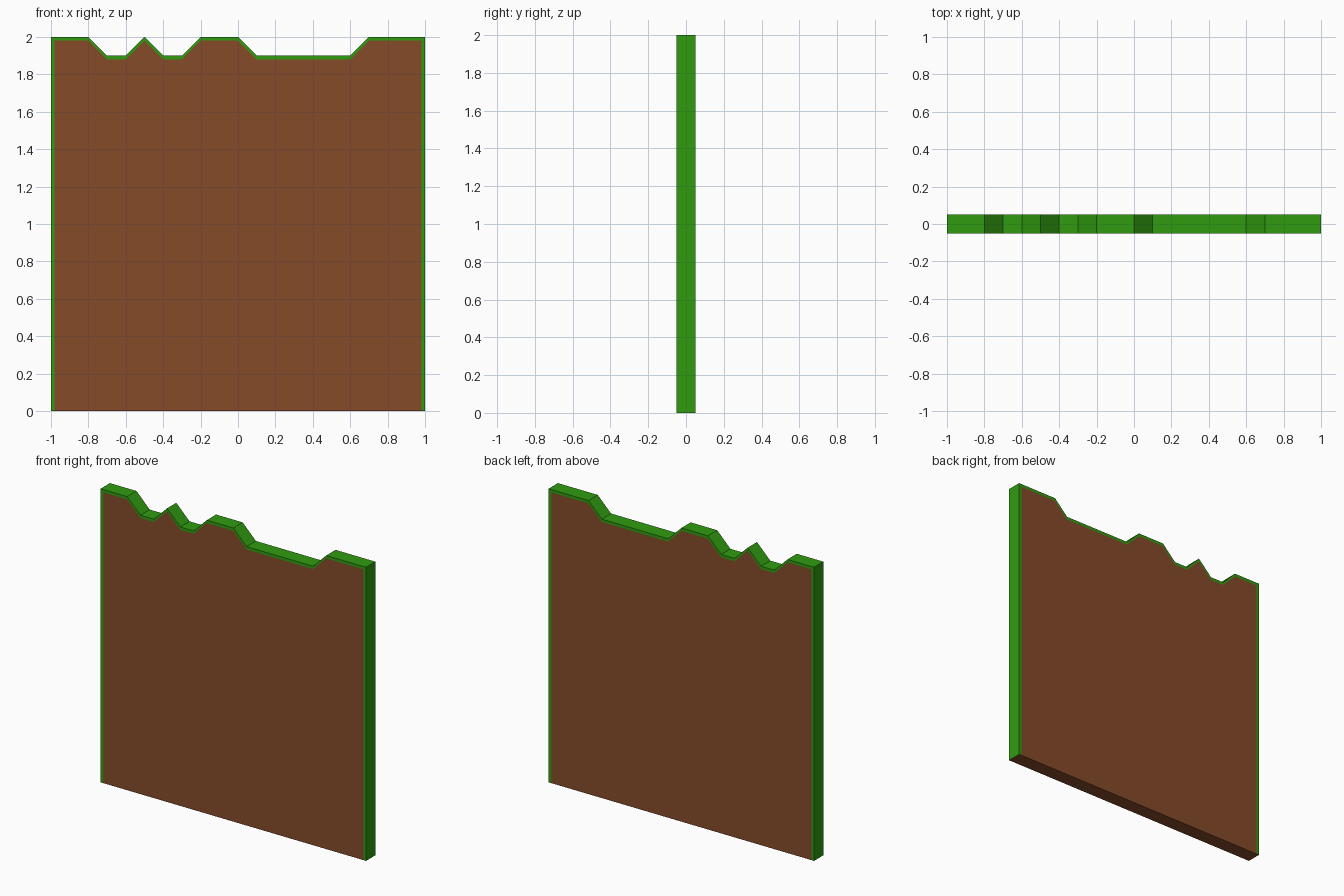
import bpy, bmesh

if "Cube" in bpy.data.objects:
    bpy.data.objects.remove(bpy.data.objects["Cube"])

HALF_DEPTH = 0.05
RIM = 0.02

# Jagged top edge of the slab, left to right
top = [(-1, 2), (-.8, 2), (-.7, 1.9), (-.6, 1.9), (-.5, 2), (-.4, 1.9), (-.3, 1.9),
       (-.2, 2), (0, 2), (.1, 1.9), (.6, 1.9), (.7, 2), (1, 2)]
outer = [(-1, 0)] + top + [(1, 0)]
# Soil outline: pulled in at the sides and dropped below the grass
inner = [(max(-1 + RIM, min(1 - RIM, x)), z - RIM if z else 0) for x, z in outer]


def material(name, color):
    mat = bpy.data.materials.new(name)
    mat.diffuse_color = (*color, 1)
    mat.use_nodes = True
    mat.node_tree.nodes["Principled BSDF"].inputs["Base Color"].default_value = mat.diffuse_color
    return mat


bm = bmesh.new()


def row(points, y):
    return [bm.verts.new((x, y, z)) for x, z in points]


def face(verts, mat):
    bm.faces.new(verts).material_index = mat


of, ob = row(outer, -HALF_DEPTH), row(outer, HALF_DEPTH)
inf, inb = row(inner, -HALF_DEPTH), row(inner, HALF_DEPTH)

# Soil front, back and underside
face(inf, 0)
face(inb, 0)
face([of[0], inf[0], inf[-1], of[-1], ob[-1], inb[-1], inb[0], ob[0]], 0)

# Grass rim on both faces and over the outer edge
for i in range(len(outer) - 1):
    for a, b in ((of, inf), (ob, inb), (of, ob)):
        face([a[i], a[i + 1], b[i + 1], b[i]], 1)

bmesh.ops.recalc_face_normals(bm, faces=bm.faces)
mesh = bpy.data.meshes.new("ground_slab")
bm.to_mesh(mesh)
bm.free()
mesh.materials.append(material("soil", (0.24, 0.07, 0.023)))
mesh.materials.append(material("grass", (0.03, 0.33, 0.005)))
slab = bpy.data.objects.new("ground_slab", mesh)
bpy.context.collection.objects.link(slab)
